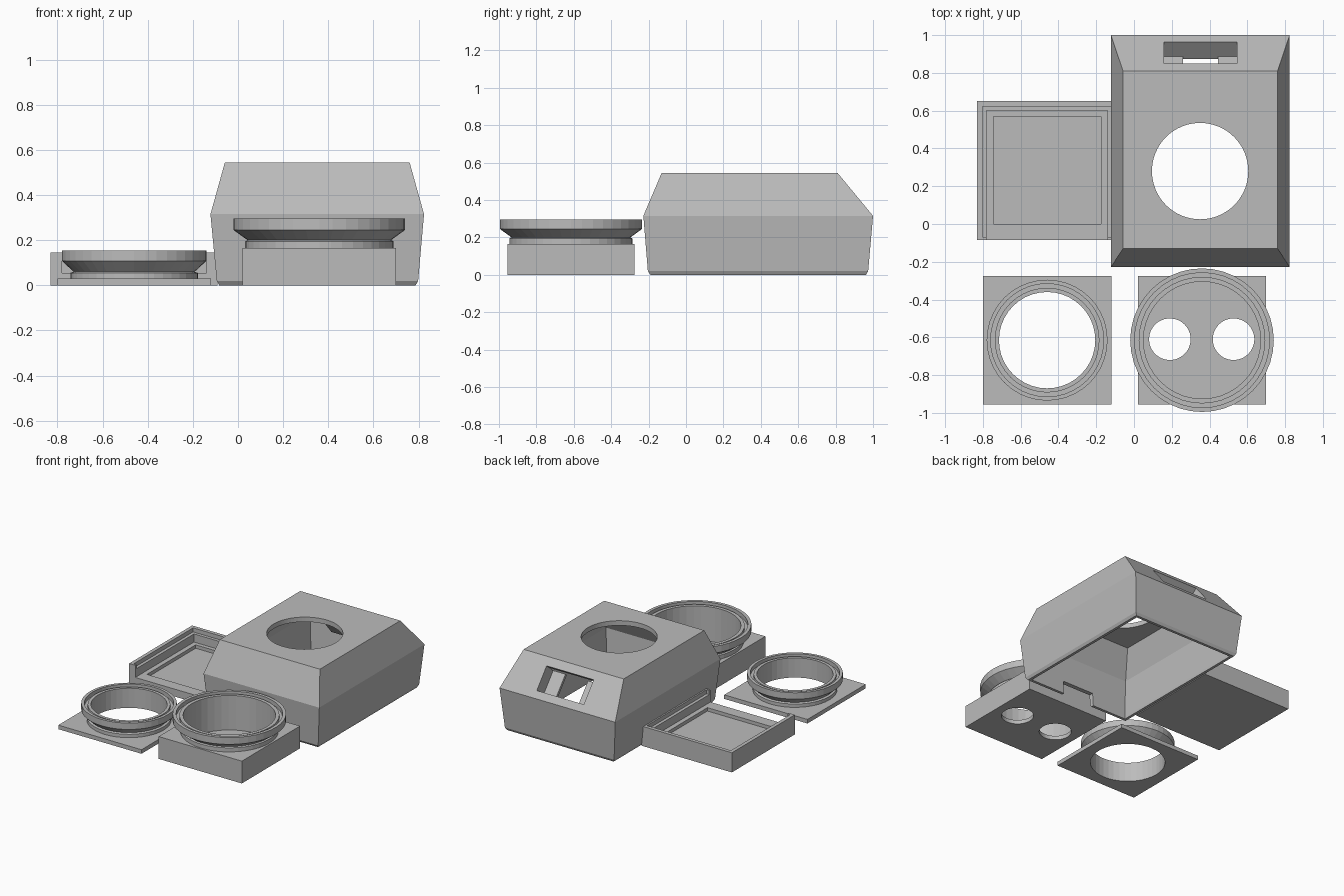
import bpy, bmesh, math
from mathutils import Matrix, Vector

if "Cube" in bpy.data.objects:
    bpy.data.objects.remove(bpy.data.objects["Cube"])

grey = bpy.data.materials.new("plain_grey")
grey.diffuse_color = (0.5, 0.5, 0.5, 1)
grey.use_nodes = True
grey.node_tree.nodes["Principled BSDF"].inputs["Base Color"].default_value = grey.diffuse_color


def finish(name, bm):
    bmesh.ops.recalc_face_normals(bm, faces=bm.faces[:])
    me = bpy.data.meshes.new(name)
    bm.to_mesh(me)
    bm.free()
    me.materials.append(grey)
    ob = bpy.data.objects.new(name, me)
    bpy.context.scene.collection.objects.link(ob)
    return ob


def box(name, x0, x1, y0, y1, z0, z1, frame=Matrix()):
    bm = bmesh.new()
    m = Matrix.Translation(((x0 + x1) / 2, (y0 + y1) / 2, (z0 + z1) / 2))
    s = Matrix.Diagonal((x1 - x0, y1 - y0, z1 - z0, 1))
    bmesh.ops.create_cube(bm, size=1, matrix=frame @ m @ s)
    return finish(name, bm)


def cylinder(name, x, y, r, z0, z1, n=48):
    bm = bmesh.new()
    bmesh.ops.create_cone(bm, cap_ends=True, segments=n, radius1=r, radius2=r,
                          depth=z1 - z0, matrix=Matrix.Translation((x, y, (z0 + z1) / 2)))
    return finish(name, bm)


def lathe(name, x, y, profile, n=40):
    # closed profile of (radius, height) turned about a vertical axis
    bm = bmesh.new()
    rings = []
    for i in range(n):
        a = 2 * math.pi * i / n
        rings.append([bm.verts.new((x + r * math.cos(a), y + r * math.sin(a), z)) for r, z in profile])
    k = len(profile)
    for i in range(n):
        p, q = rings[i], rings[(i + 1) % n]
        for j in range(k):
            bm.faces.new((p[j], q[j], q[(j + 1) % k], p[(j + 1) % k]))
    return finish(name, bm)


def loft(name, sections):
    # rectangles (x0, x1, y0, y1, z) joined in order and capped at both ends
    bm = bmesh.new()
    loops = [[bm.verts.new(c) for c in ((a, c, z), (b, c, z), (b, d, z), (a, d, z))]
             for a, b, c, d, z in sections]
    for p, q in zip(loops, loops[1:]):
        for i in range(4):
            j = (i + 1) % 4
            bm.faces.new((p[i], p[j], q[j], q[i]))
    bm.faces.new(loops[0])
    bm.faces.new(loops[-1])
    return finish(name, bm)


def cut(ob, *cutters):
    for c in cutters:
        mod = ob.modifiers.new("cut", 'BOOLEAN')
        mod.operation = 'DIFFERENCE'
        mod.solver = 'EXACT'
        mod.object = c
    dg = bpy.context.evaluated_depsgraph_get()
    me = bpy.data.meshes.new_from_object(ob.evaluated_get(dg))
    ob.modifiers.clear()
    ob.data = me
    for c in cutters:
        bpy.data.objects.remove(c)


# housing: hollow shell, open below
outer = [(-.083, .787, -.19, .963, 0), (-.094, .798, -.204, .974, .02),
         (-.122, .824, -.228, 1.0, .315), (-.058, .76, -.13, .81, .545)]
t = .035
inner = [(a + t, b - t, c + t, d - t, z) for a, b, c, d, z in outer]
inner[0] = (-.063, .767, -.17, .943, 0)
inner[1] = (-.062, .766, -.172, .942, .02)
inner[3] = inner[3][:4] + (.51,)
housing = loft("housing", inner[::-1] + outer)

# round opening, front cable notch, rear sloping slot
slope = Matrix.Translation((.352, .9075, .427)) @ Matrix.Rotation(-math.atan2(.23, .19), 4, 'X')
cut(housing,
    cylinder("hole_cutter", .35, .28, .255, .4, .7, 64),
    box("notch_cutter", .22, .48, -.4, -.1, -.1, .1),
    box("slot_cutter", -.192, .192, -.09, .09, -.08, .1, slope))

# socket pocket behind the rear slot
box("pocket_ledge", -.192, .192, .09, .105, -.12, -.02, slope)
for s in (-1, 1):
    xs = sorted((s * .192, s * .092))
    box("pocket_tab", xs[0], xs[1], -.09, .09, -.12, -.10, slope)
    xs = sorted((s * .192, s * .207))
    box("pocket_side", xs[0], xs[1], -.09, .105, -.12, -.02, slope)

# sliding tray: block with stepped recess, open at the front
tray = box("tray", -.83, -.09, -.085, .65, 0, .145)
cut(tray, box("rim_cutter", -.803, -.117, -.07, .623, .115, .2))
cut(tray, box("channel_cutter", -.78, -.14, -.2, .60, .055, .3))
cut(tray, box("recess_cutter", -.745, -.175, 0, .57, .03, .2))

# small ring on a flat plate
cx, cy = -.46, -.615
plate = box("ring_plate", -.8, -.12, -.955, -.275, 0, .03)
cut(plate, cylinder("plate_cutter", cx, cy, .255, -.1, .1, 40))
lathe("small_ring", cx, cy, [(.255, .02), (.283, .02), (.283, .055), (.268, .06), (.32, .108),
                             (.32, .155), (.299, .155), (.299, .125), (.277, .125),
                             (.277, .145), (.255, .145)])

# large ring on a deep box with two sensor holes
cx = .36
base = box("sensor_box", .02, .70, -.955, -.275, 0, .165)
cut(base, cylinder("cup_cutter", cx, cy, .31, .03, .4, 40))
cut(base, *[cylinder("sensor_cutter", cx + dx, cy + .005, .11, -.1, .2) for dx in (-.17, .167)])
lathe("large_ring", cx, cy, [(.31, .155), (.328, .155), (.328, .195), (.318, .2), (.38, .245),
                             (.38, .295), (.357, .295), (.357, .265), (.335, .265),
                             (.335, .285), (.31, .285)])
